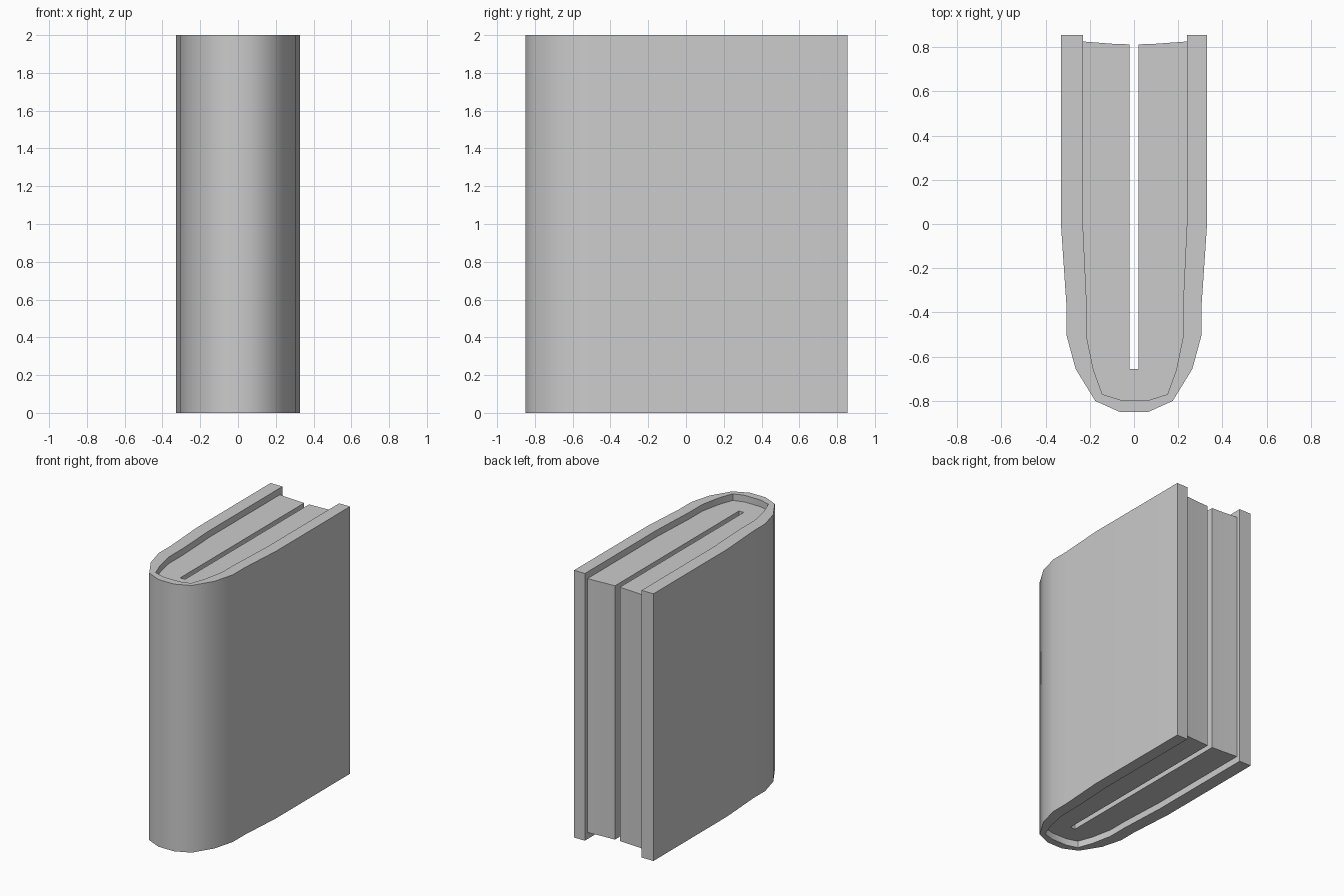
import bpy, bmesh, math

if "Cube" in bpy.data.objects:
    bpy.data.objects.remove(bpy.data.objects["Cube"])

H = 2.0          # cover height
RECESS = 0.05    # page block inset at top and bottom

# Right half outlines in plan, from the open fore-edge round to the spine
OUTER = [(0.329, 0.855), (0.329, -0.02), (0.306, -0.36), (0.306, -0.50),
         (0.264, -0.655), (0.175, -0.80), (0.064, -0.85)]
INNER = [(0.235, 0.855), (0.235, 0.0), (0.218, -0.36), (0.218, -0.51),
         (0.187, -0.66), (0.147, -0.77), (0.066, -0.795)]
DX = 0.004       # the cavity sits slightly off centre


def mirrored(half, dx=0.0):
    """Full open U outline: right side down, round the spine, left side up."""
    return [(x + dx, y) for x, y in half] + [(dx - x, y) for x, y in reversed(half)]


def prism(name, outline, z0, z1):
    """Extrude a closed plan outline vertically."""
    bm = bmesh.new()
    face = bm.faces.new([bm.verts.new((x, y, z0)) for x, y in outline])
    ext = bmesh.ops.extrude_face_region(bm, geom=[face], use_keep_orig=True)
    verts = [g for g in ext["geom"] if isinstance(g, bmesh.types.BMVert)]
    bmesh.ops.translate(bm, vec=(0, 0, z1 - z0), verts=verts)
    bmesh.ops.recalc_face_normals(bm, faces=bm.faces)
    # Concave caps are split for clean shading
    bmesh.ops.triangulate(bm, faces=[f for f in bm.faces if len(f.verts) > 4])
    mesh = bpy.data.meshes.new(name)
    bm.to_mesh(mesh)
    bm.free()
    obj = bpy.data.objects.new(name, mesh)
    bpy.context.collection.objects.link(obj)
    bpy.ops.object.select_all(action='DESELECT')
    obj.select_set(True)
    bpy.context.view_layer.objects.active = obj
    bpy.ops.object.shade_smooth_by_angle(angle=math.radians(40))
    return obj


# Wrap-around cover with rounded spine
cover = mirrored(OUTER) + mirrored(INNER, DX)[::-1]
prism("book_cover", cover, 0.0, H)

# Page block: cavity outline, gently dished fore-edge, central slot
wall = mirrored(INNER, DX)[1:-1]
fore_right = [(0.02, -0.655), (0.02, 0.812), (0.10, 0.815), (0.239, 0.825)]
fore_left = [(-0.231, 0.825), (-0.10, 0.815), (-0.02, 0.812), (-0.02, -0.655)]
prism("page_block", wall + fore_left + fore_right, RECESS, H - RECESS)
